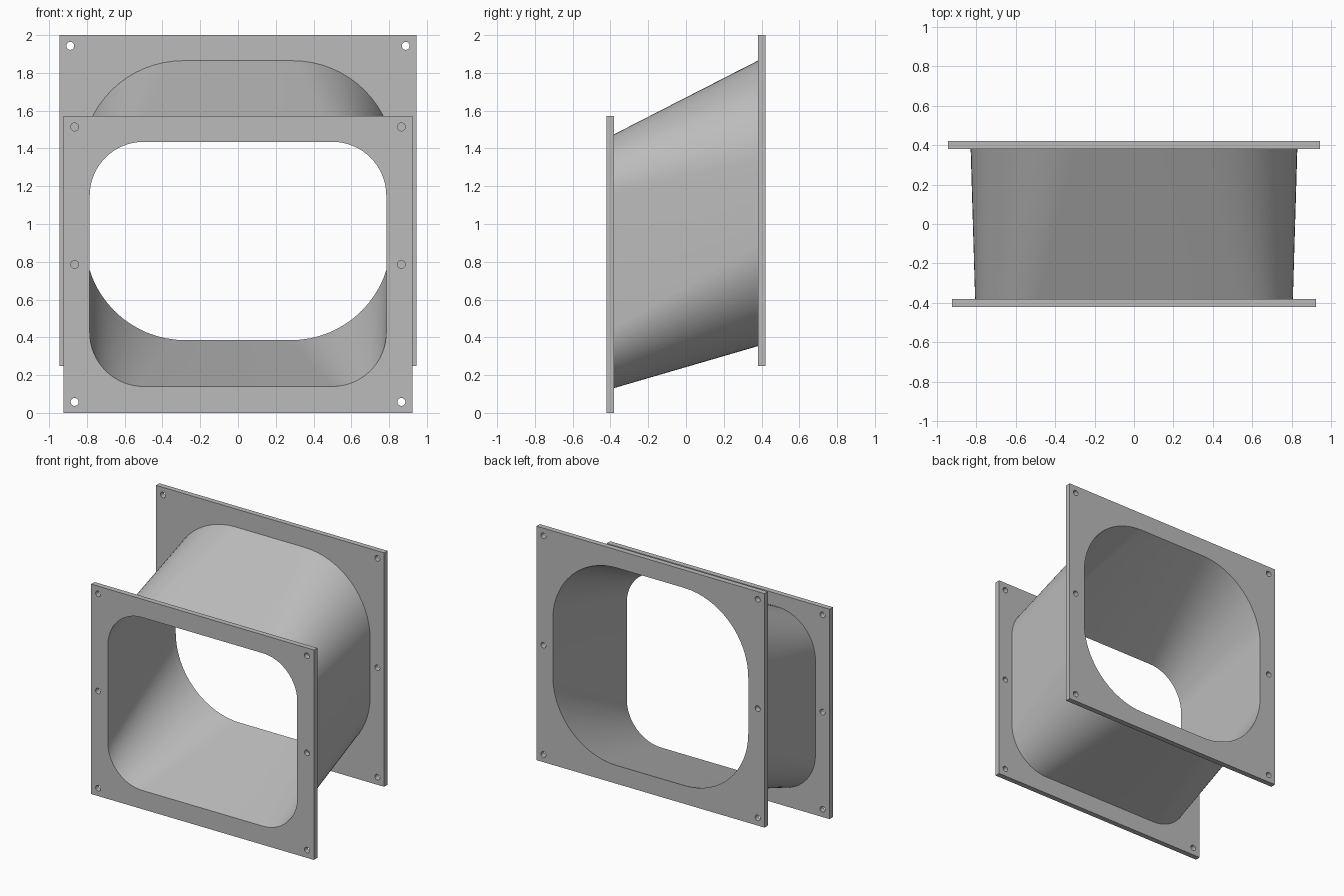
import bpy, bmesh
from math import sin, cos, pi, radians
from mathutils import Matrix, Vector

cube = bpy.data.objects.get("Cube")
if cube:
    bpy.data.objects.remove(cube)

grey = bpy.data.materials.new("light grey")
grey.use_nodes = True
colour = (0.5, 0.5, 0.5, 1)
grey.diffuse_color = colour
grey.node_tree.nodes["Principled BSDF"].inputs["Base Color"].default_value = colour

DEPTH = 0.42      # half of the overall depth
PLATE = 0.04      # flange thickness
WALL = 0.02       # duct wall thickness
STEPS = 16        # segments per rounded corner

# Outer duct section at each end: half width, bottom, top, corner radius
FRONT = (0.805, 0.12, 1.455, 0.305)
BACK = (0.83, 0.365, 1.885, 0.55)


def section(y, inset):
    """Rounded rectangle of the duct at depth y, blended between both ends."""
    t = (y + DEPTH) / (2 * DEPTH)
    half, low, high, r = (a + (b - a) * t for a, b in zip(FRONT, BACK))
    half, low, high, r = half - inset, low + inset, high - inset, r - inset
    centres = [(half - r, high - r), (r - half, high - r),
               (r - half, low + r), (half - r, low + r)]
    points = []
    for corner, (cx, cz) in enumerate(centres):
        for i in range(STEPS + 1):
            a = (corner + i / STEPS) * pi / 2
            points.append(Vector((cx + r * cos(a), y, cz + r * sin(a))))
    return points


def add_loft(bm, y0, y1, inset, caps=False, inward=False):
    a, b = ([bm.verts.new(p) for p in section(y, inset)] for y in (y0, y1))
    n = len(a)
    for i in range(n):
        j = (i + 1) % n
        face = [a[i], b[i], b[j], a[j]]
        bm.faces.new(face[::-1] if inward else face)
    if caps:
        bm.faces.new(a)
        bm.faces.new(b[::-1])


def make_object(name, bm):
    mesh = bpy.data.meshes.new(name)
    bm.to_mesh(mesh)
    bm.free()
    mesh.materials.append(grey)
    obj = bpy.data.objects.new(name, mesh)
    bpy.context.collection.objects.link(obj)
    return obj


def smooth(obj):
    bpy.ops.object.select_all(action='DESELECT')
    obj.select_set(True)
    bpy.context.view_layer.objects.active = obj
    bpy.ops.object.shade_smooth_by_angle(angle=radians(30))


def make_flange(name, y, half, low, high, margin):
    # Flat plate
    bm = bmesh.new()
    bmesh.ops.create_cube(bm, size=1, matrix=Matrix.Translation((0, y, (low + high) / 2))
                          @ Matrix.Diagonal((2 * half, PLATE, high - low, 1)))
    plate = make_object(name, bm)

    # Cutter: duct opening and six bolt holes
    bm = bmesh.new()
    add_loft(bm, y - PLATE, y + PLATE, WALL, caps=True)
    for x in (margin - half, half - margin):
        for z in (low + margin, (low + high) / 2, high - margin):
            bmesh.ops.create_cone(bm, cap_ends=True, segments=24, radius1=0.021,
                                  radius2=0.021, depth=3 * PLATE,
                                  matrix=Matrix.Translation((x, y, z))
                                  @ Matrix.Rotation(pi / 2, 4, 'X'))
    bmesh.ops.recalc_face_normals(bm, faces=bm.faces)
    cutter = make_object(name + "_cutter", bm)
    cutter.hide_render = True

    cut = plate.modifiers.new("openings", 'BOOLEAN')
    cut.operation = 'DIFFERENCE'
    cut.solver = 'EXACT'
    cut.object = cutter
    bpy.context.view_layer.objects.active = plate
    bpy.ops.object.modifier_apply(modifier=cut.name)
    bpy.data.objects.remove(cutter)
    smooth(plate)


# Flanges at both ends
make_flange("front_flange", -DEPTH + PLATE / 2, 0.923, 0, 1.572, 0.058)
make_flange("back_flange", DEPTH - PLATE / 2, 0.945, 0.248, 2, 0.057)

# Thin-walled duct running between the flanges
bm = bmesh.new()
end = DEPTH - PLATE
add_loft(bm, -end, end, 0)
add_loft(bm, -end, end, WALL, inward=True)
smooth(make_object("transition_duct", bm))
